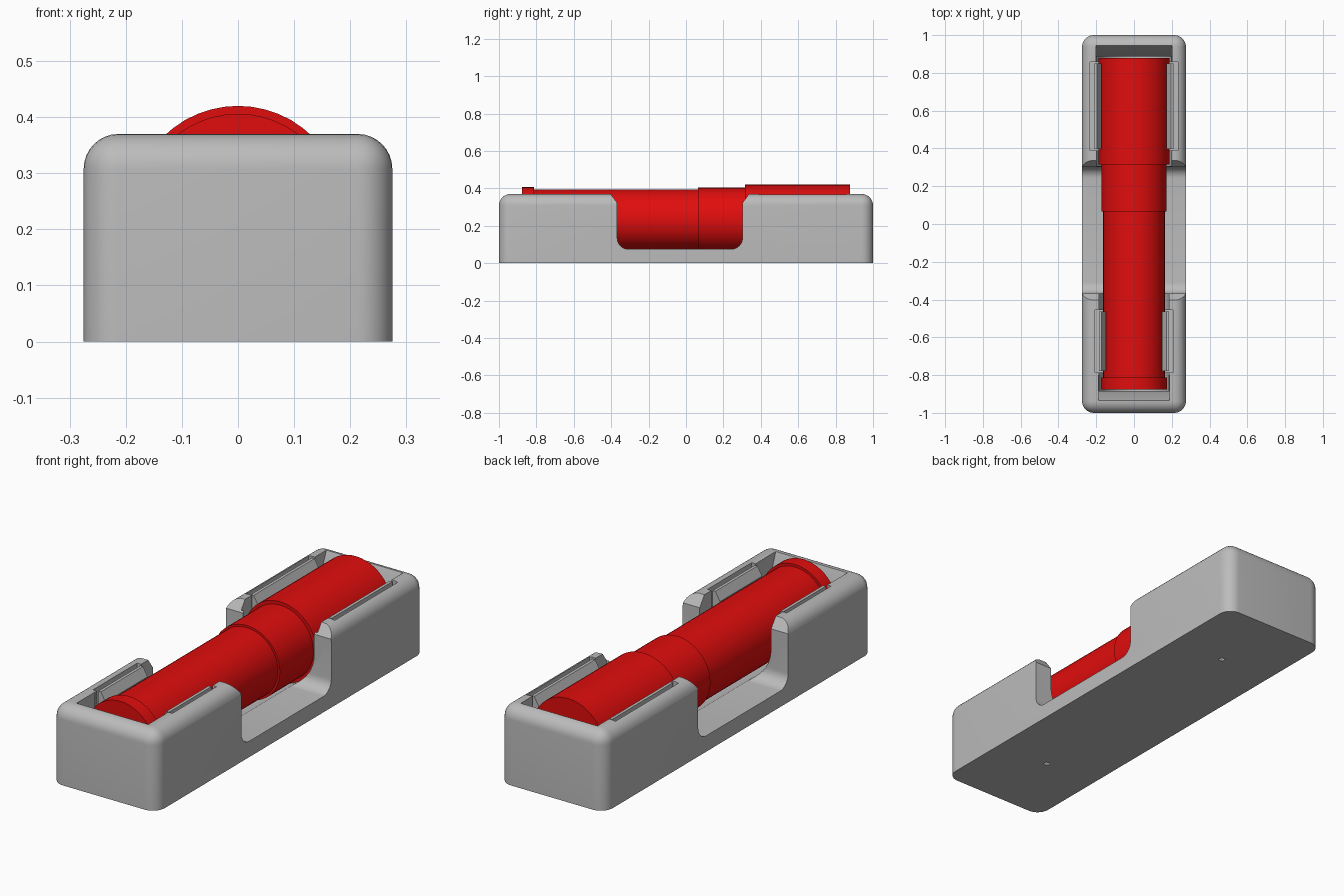
import bpy, bmesh, math

if "Cube" in bpy.data.objects:
    bpy.data.objects.remove(bpy.data.objects["Cube"])

AXIS_Z = 0.231


def material(name, rgb):
    m = bpy.data.materials.new(name)
    m.diffuse_color = (*rgb, 1)
    m.use_nodes = True
    m.node_tree.nodes["Principled BSDF"].inputs["Base Color"].default_value = m.diffuse_color
    return m


GREY = material("light grey", (0.5, 0.5, 0.5))
RED = material("red", (0.75, 0.004, 0.004))


def make(name, bm, mat):
    bmesh.ops.recalc_face_normals(bm, faces=bm.faces)
    me = bpy.data.meshes.new(name)
    bm.to_mesh(me)
    bm.free()
    me.materials.append(mat)
    ob = bpy.data.objects.new(name, me)
    bpy.context.collection.objects.link(ob)
    return ob


def extrude(name, pts, a, b, axis, mat=GREY):
    """Extrude a 2D profile along axis: 'y' takes (x,z) points, 'x' takes (y,z)."""
    bm = bmesh.new()
    place = (lambda p, d: (p[0], d, p[1])) if axis == "y" else (lambda p, d: (d, p[0], p[1]))
    face = bm.faces.new([bm.verts.new(place(p, a)) for p in pts])
    ext = bmesh.ops.extrude_face_region(bm, geom=[face])
    verts = [v for v in ext["geom"] if isinstance(v, bmesh.types.BMVert)]
    bmesh.ops.translate(bm, verts=verts, vec=(0, b - a, 0) if axis == "y" else (b - a, 0, 0))
    return make(name, bm, mat)


def rect(x0, x1, z0, z1):
    return [(x0, z0), (x1, z0), (x1, z1), (x0, z1)]


def arc(cx, cz, r, a0, a1, n):
    return [(cx + r * math.cos(math.radians(a0 + (a1 - a0) * i / n)),
             cz + r * math.sin(math.radians(a0 + (a1 - a0) * i / n))) for i in range(n + 1)]


def cut(target, cutter):
    cutter.hide_render = True
    mod = target.modifiers.new("cut", "BOOLEAN")
    mod.operation, mod.solver, mod.object = "DIFFERENCE", "EXACT", cutter
    bpy.context.view_layer.objects.active = target
    bpy.ops.object.modifier_apply(modifier=mod.name)
    bpy.data.objects.remove(cutter)


def smooth(ob, angle=30):
    bpy.ops.object.select_all(action="DESELECT")
    ob.select_set(True)
    bpy.context.view_layer.objects.active = ob
    bpy.ops.object.shade_smooth_by_angle(angle=math.radians(angle))


# Holder: block with rounded upright and top edges
bm = bmesh.new()
bmesh.ops.create_cube(bm, size=1)
for v in bm.verts:
    v.co = (v.co.x * 0.55, v.co.y * 2, (v.co.z + 0.5) * 0.37)
edges = [e for e in bm.edges if max(v.co.z for v in e.verts) > 0.3]
bmesh.ops.bevel(bm, geom=edges, offset=0.062, segments=8, profile=0.5, affect="EDGES")
holder = make("holder", bm, GREY)

# Finger notch across the middle, rounded below and flared at the top
notch = ([(-0.41, 0.5), (-0.41, 0.38), (-0.368, 0.322)]
         + arc(-0.308, 0.135, 0.06, 180, 270, 8)
         + arc(0.242, 0.135, 0.06, 270, 360, 8)
         + [(0.302, 0.322), (0.344, 0.38), (0.344, 0.5)])
cut(holder, extrude("notch_cutter", notch, -0.4, 0.4, "x"))

# U-shaped cradle for the torch
for r, y0, y1 in ((0.199, 0.308, 0.888), (0.186, -0.885, 0.35)):
    u = arc(0, AXIS_Z, r, 180, 360, 32) + [(r, 0.5), (-r, 0.5)]
    cut(holder, extrude("cradle_cutter", u, y0, y1, "y"))

# Sloping end walls
for r, y0, y1, y2 in ((0.2, 0.8, 0.887, 0.945), (0.187, -0.8, -0.884, -0.936)):
    slope = [(y0, 0.235), (y1, 0.235), (y2, 0.371), (y2, 0.5), (y0, 0.5)]
    cut(holder, extrude("end_slope_cutter", slope, -r, r, "x"))

# Clip slots, drain holes and spring clips
for end, y0, y1, x in (("back", 0.388, 0.858, 0.2), ("front", -0.785, -0.455, 0.175)):
    for side, s in (("right", 1), ("left", -1)):
        slot = [(s * a, b) for a, b in rect(x - 0.04, x + 0.032, 0.1, 0.5)]
        cut(holder, extrude("slot_cutter", slot, y0, y1, "y"))
        clip = [(s * (x + dx), z) for dx, z in
                ((0, 0.09), (0, 0.26), (-0.028, 0.325), (-0.004, 0.367), (0.01, 0.367), (0.01, 0.09))]
        extrude(f"{end}_{side}_clip", clip, y0 + 0.008, y1 - 0.008, "y")
    mid = (y0 + y1) / 2
    cut(holder, extrude("drain_cutter", rect(-0.012, 0.012, -0.1, 0.1), mid - 0.012, mid + 0.012, "y"))
smooth(holder)

# Torch: stepped round body lying along y
steps = ((-0.876, -0.812, 0.175), (-0.812, 0.065, 0.163), (0.065, 0.315, 0.173), (0.315, 0.878, 0.189))
bm = bmesh.new()
N = 48
rings = []
for y0, y1, r in steps:
    for y in (y0, y1):
        rings.append([bm.verts.new((p[0], y, p[1])) for p in arc(0, AXIS_Z, r, 0, 360, N)[:-1]])
for a, b in zip(rings, rings[1:]):
    for i in range(N):
        j = (i + 1) % N
        bm.faces.new((a[i], a[j], b[j], b[i]))
bm.faces.new(rings[0])
bm.faces.new(rings[-1])
smooth(make("torch", bm, RED))
